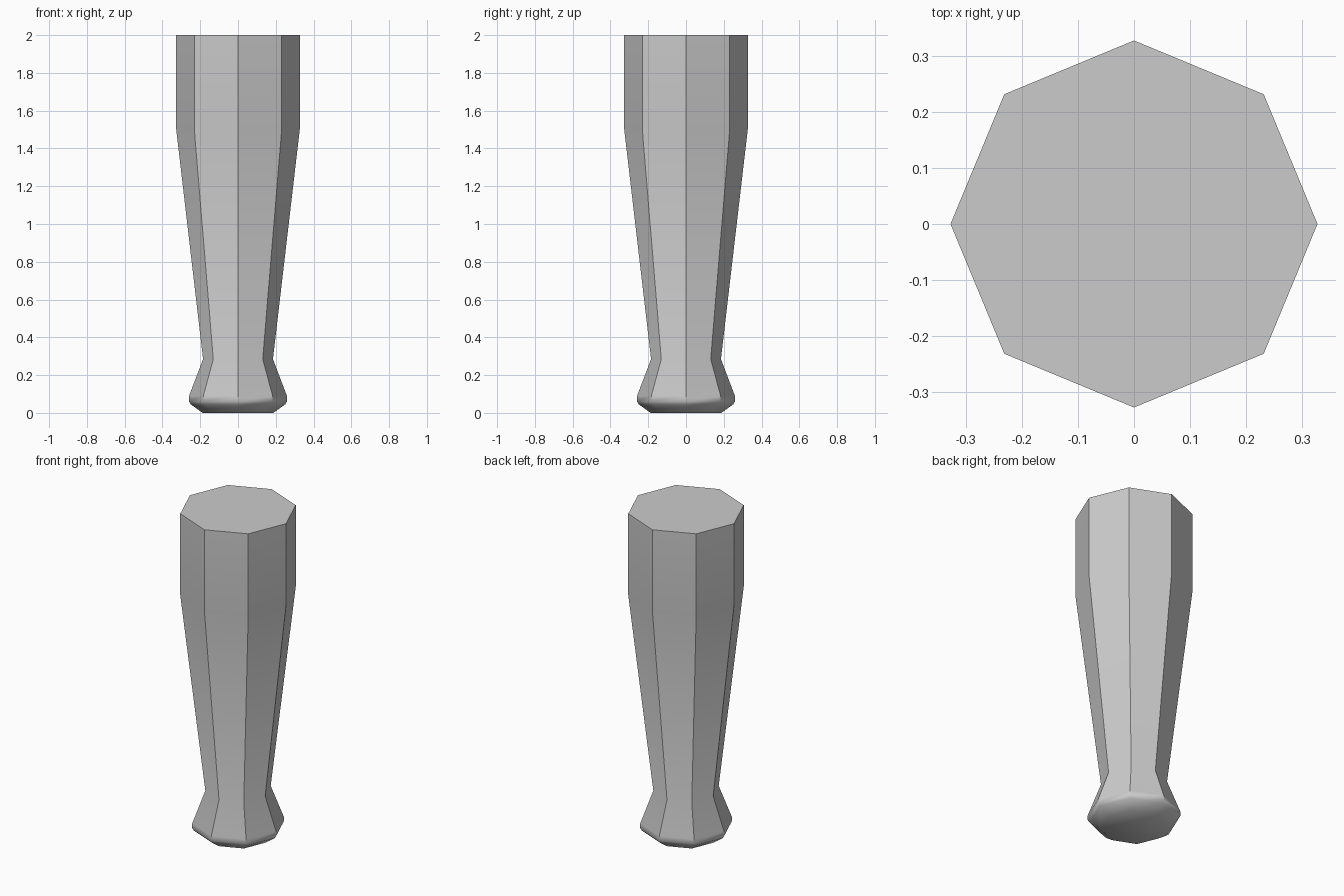
import bpy, bmesh
from math import cos, sin, pi, radians

if "Cube" in bpy.data.objects:
    bpy.data.objects.remove(bpy.data.objects["Cube"])

SIDES = 8
# (radius, height) from foot to top
PROFILE = [(0.187, 0.0), (0.25, 0.045), (0.259, 0.06), (0.259, 0.09),
           (0.185, 0.285), (0.327, 1.5), (0.327, 2.0)]

# Octagonal leg: stacked rings bridged into one closed solid
bm = bmesh.new()
rings = [[bm.verts.new((r * cos(2 * pi * i / SIDES), r * sin(2 * pi * i / SIDES), z))
          for i in range(SIDES)] for r, z in PROFILE]
for low, high in zip(rings, rings[1:]):
    for i in range(SIDES):
        j = (i + 1) % SIDES
        bm.faces.new((low[i], low[j], high[j], high[i]))

# Flat end caps
bm.faces.new(rings[0][::-1])
bm.faces.new(rings[-1])

mesh = bpy.data.meshes.new("furniture_leg")
bm.to_mesh(mesh)
bm.free()
leg = bpy.data.objects.new("furniture_leg", mesh)
bpy.context.collection.objects.link(leg)

# Soft flare along the profile, crisp octagon edges
bpy.context.view_layer.objects.active = leg
leg.select_set(True)
bpy.ops.object.shade_smooth_by_angle(angle=radians(40))
